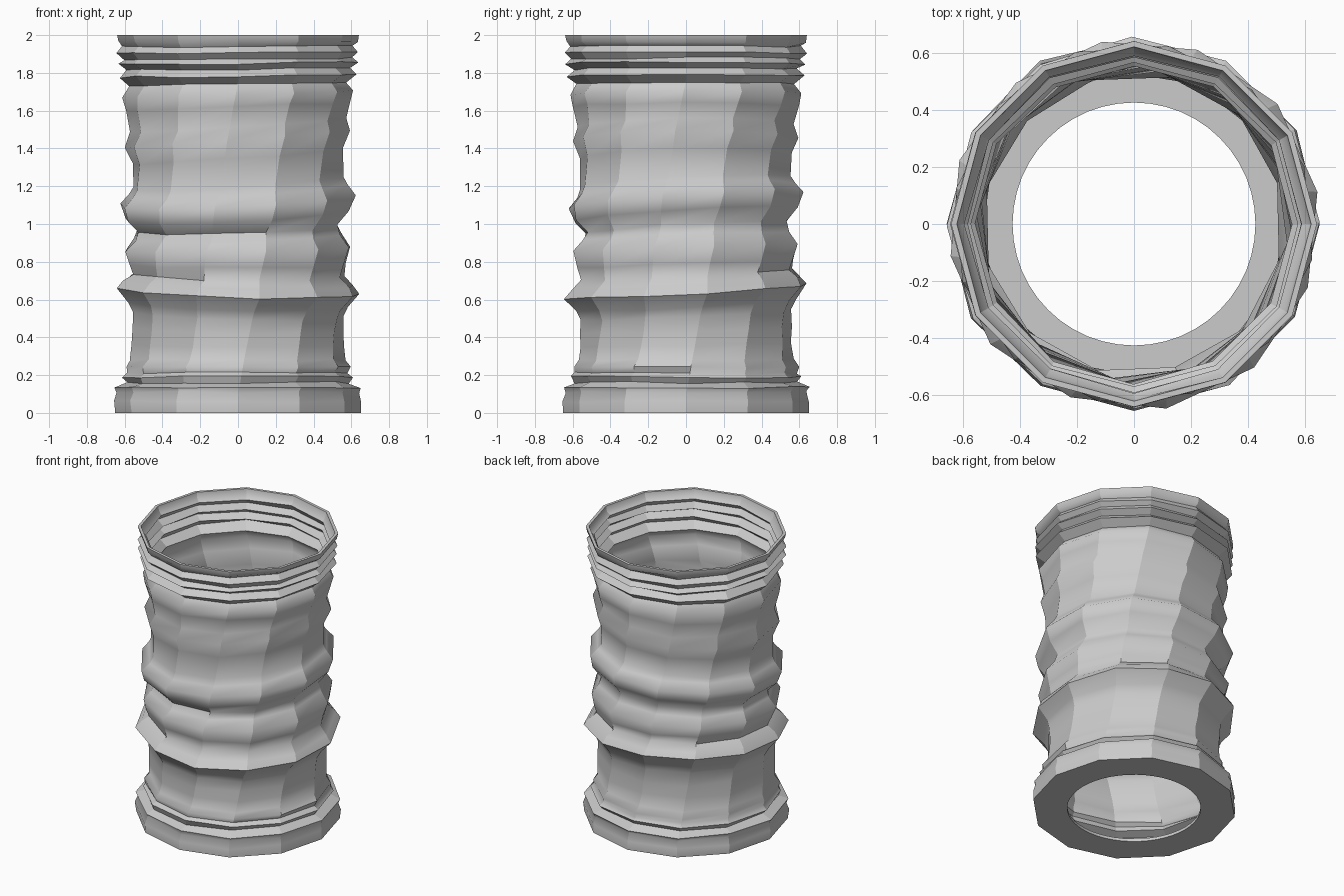
import bpy
import bmesh
import random
from math import sin, cos, pi, radians

random.seed(4)
SIDES = 12
WALL = 0.02

cube = bpy.data.objects.get("Cube")
if cube:
    bpy.data.objects.remove(cube)

# Ruffled wall profile: height, radius
PROFILE = [
    (0, .65), (.06, .655), (.11, .64), (.135, .65), (.16, .59), (.19, .61),
    (.21, .585), (.24, .595), (.28, .57), (.36, .562), (.44, .56), (.52, .565),
    (.57, .585), (.645, .65), (.69, .62), (.73, .57), (.79, .585), (.87, .61),
    (.93, .565), (.98, .545), (1.05, .605), (1.13, .63), (1.18, .585),
    (1.22, .565), (1.36, .565), (1.45, .6), (1.52, .57), (1.62, .595),
    (1.69, .61), (1.74, .575), (1.785, .63), (1.82, .59), (1.85, .635),
    (1.875, .605), (1.905, .638), (1.94, .61), (1.965, .635), (2, .64),
]
# How far the rings lean along x and y: height, x lean, y lean
LEAN = [(0, 0, 0), (.25, 0, 0), (.64, -.02, .035), (.87, .01, .02),
        (1.1, .03, .04), (1.45, .045, .005), (1.75, .01, 0), (2, 0, 0)]


def lean_at(z):
    for (z0, x0, y0), (z1, x1, y1) in zip(LEAN, LEAN[1:]):
        if z <= z1:
            t = (z - z0) / (z1 - z0)
            return x0 + (x1 - x0) * t, y0 + (y1 - y0) * t


def make_object(name, bm, mat):
    bmesh.ops.recalc_face_normals(bm, faces=bm.faces)
    mesh = bpy.data.meshes.new(name)
    bm.to_mesh(mesh)
    bm.free()
    mesh.materials.append(mat)
    obj = bpy.data.objects.new(name, mesh)
    bpy.context.collection.objects.link(obj)
    return obj


def bridge(bm, low, high):
    n = len(low)
    return [bm.faces.new((low[i], low[(i + 1) % n], high[(i + 1) % n], high[i]))
            for i in range(n)]


grey = bpy.data.materials.new("plain_grey")
grey.use_nodes = True
grey.diffuse_color = (.6, .6, .6, 1)
grey.node_tree.nodes["Principled BSDF"].inputs["Base Color"].default_value = (.6, .6, .6, 1)

# Twisted ruffled wall, outer skin and inner skin
bm = bmesh.new()
outer, inner = [], []
for z, r in PROFILE:
    twist = radians(30) * min(max((z - .1) / 1.65, 0), 1)
    lx, ly = lean_at(z)
    free = 0 < z < 2
    ring_out, ring_in = [], []
    for i in range(SIDES):
        a = 2 * pi * i / SIDES + twist
        h = z + lx * cos(a) + ly * sin(a) + free * random.uniform(-.006, .006)
        rr = r + free * random.uniform(-.006, .006)
        ring_out.append(bm.verts.new((rr * cos(a), rr * sin(a), h)))
        ring_in.append(bm.verts.new(((rr - WALL) * cos(a), (rr - WALL) * sin(a), h)))
    outer.append(ring_out)
    inner.append(ring_in)
for skin in (outer, inner):
    for low, high in zip(skin, skin[1:]):
        bridge(bm, low, high)
        for a, b in zip(low, high):
            bm.edges.get((a, b)).smooth = False
bridge(bm, outer[-1], inner[-1])
bridge(bm, outer[0], inner[0])
wall = make_object("ruffled_wall", bm, grey)

# Thin floor with a round hole
bm = bmesh.new()
SEG = 48
step = 2 * pi / SIDES
rings = []
for z, round_hole in ((0, True), (0, False), (WALL, False), (WALL, True)):
    ring = []
    for i in range(SEG):
        a = 2 * pi * i / SEG
        r = .425 if round_hole else .64 * cos(step / 2) / cos(a % step - step / 2)
        ring.append(bm.verts.new((r * cos(a), r * sin(a), z)))
    rings.append(ring)
for i in range(4):
    bridge(bm, rings[i], rings[(i + 1) % 4])
floor = make_object("floor_ring", bm, grey)

# Soft ruffles, crisp vertical creases and rims
for obj, angle in ((wall, 65), (floor, 30)):
    bpy.ops.object.select_all(action='DESELECT')
    obj.select_set(True)
    bpy.context.view_layer.objects.active = obj
    bpy.ops.object.shade_smooth_by_angle(angle=radians(angle))
